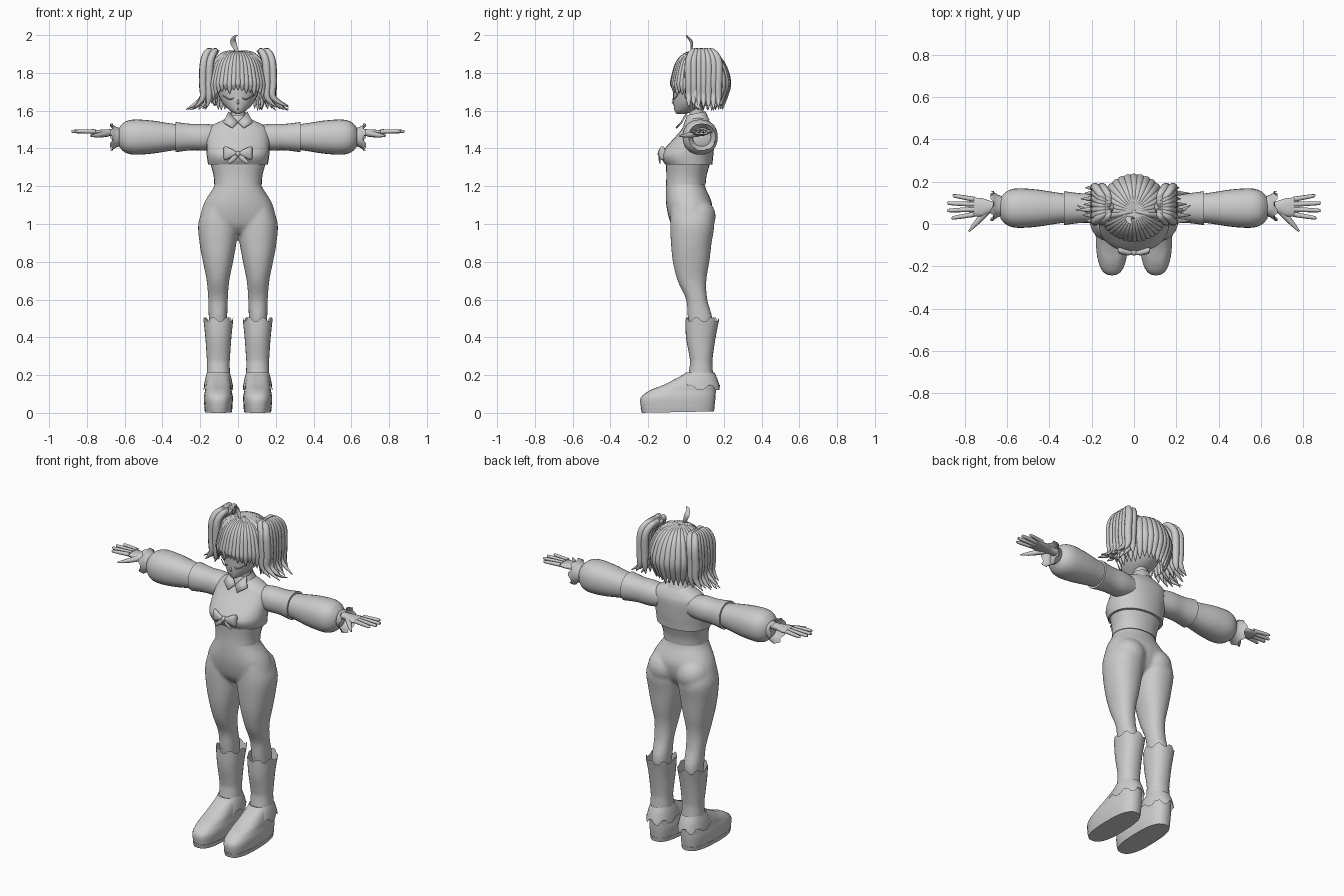
import bpy, bmesh, math, random
from mathutils import Vector, Quaternion

random.seed(4)
cube = bpy.data.objects.get("Cube")
if cube:
    bpy.data.objects.remove(cube)

grey = bpy.data.materials.new("plain_grey")
grey.use_nodes = True
COLOUR = (0.6, 0.6, 0.6, 1)
grey.diffuse_color = COLOUR
grey.node_tree.nodes["Principled BSDF"].inputs["Base Color"].default_value = COLOUR
made = []


def finish(bm, name):
    """Turn the built surface into a named object."""
    bmesh.ops.recalc_face_normals(bm, faces=bm.faces)
    mesh = bpy.data.meshes.new(name)
    bm.to_mesh(mesh)
    bm.free()
    mesh.materials.append(grey)
    ob = bpy.data.objects.new(name, mesh)
    bpy.context.collection.objects.link(ob)
    made.append(ob)
    return ob


def spline(rows, steps=4):
    """Smooth curve through rows of equal length."""
    out = []
    last = len(rows) - 1
    for i in range(last):
        before, start, end, after = rows[max(i - 1, 0)], rows[i], rows[i + 1], rows[min(i + 2, last)]
        for j in range(steps):
            t = j / steps
            out.append([q + t / 2 * (r - p + t * (2 * p - 5 * q + 4 * r - s + t * (3 * q - p - 3 * r + s)))
                        for p, q, r, s in zip(before, start, end, after)])
    return out + [list(rows[last])]


def skin(bm, rings, cap=True):
    """Bridge rings of points into a tube."""
    loops = [[bm.verts.new(point) for point in ring] for ring in rings]
    count = len(loops[0])
    for low, high in zip(loops, loops[1:]):
        for i in range(count):
            j = (i + 1) % count
            bm.faces.new((low[i], low[j], high[j], high[i]))
    if cap:
        bm.faces.new(loops[0][::-1])
        bm.faces.new(loops[-1])


def loft(bm, rows, mid=0, axis="z", side=1, sides=28, power=2.2, cap=True, jag=0, shear=0):
    """Rows: position along the axis, half width about mid, front limit, back limit."""
    path = spline(rows)
    rings = []
    for row in path:
        along, half, front, back = row
        ring = []
        for i in range(sides):
            turn = math.tau * i / sides
            c, s = math.cos(turn), math.sin(turn)
            width = mid + half * math.copysign(abs(c) ** (2 / power), c)
            depth = (front + back) / 2 + (back - front) / 2 * math.copysign(abs(s) ** (2 / power), s)
            place = along + shear * depth
            if row is path[-1]:
                place += jag if i // 2 % 2 else -jag
            x, z = (place, width) if axis == "x" else (width, place)
            ring.append((x * side, depth, z))
        rings.append(ring)
    skin(bm, rings, cap)


def tube(bm, rows, side=1, sides=8, flat=1):
    """Rows: x, y, z, radius. Swept without twisting."""
    path = spline(rows)
    points = [Vector((x * side, y, z)) for x, y, z, radius in path]
    heading, spin, rings = Vector((0, 0, 1)), Quaternion(), []
    for i, point in enumerate(points):
        ahead = points[min(i + 1, len(points) - 1)] - points[max(i - 1, 0)]
        ahead.normalize()
        spin = heading.rotation_difference(ahead) @ spin
        heading, radius = ahead, max(path[i][3], 0.001)
        rings.append([])
        for j in range(sides):
            turn = math.tau * j / sides
            offset = Vector((math.cos(turn), flat * math.sin(turn), 0)) * radius
            rings[-1].append(point + spin @ offset)
    skin(bm, rings)


def part(name, rows, **options):
    bm = bmesh.new()
    loft(bm, rows, **options)
    return finish(bm, name)


def round_rows(centre, *rows):
    """Circular sections, each given as position and radius."""
    return [(along, radius, centre - radius, centre + radius) for along, radius in rows]


def ball(bm, centre, size):
    made_ball = bmesh.ops.create_uvsphere(bm, u_segments=20, v_segments=12, radius=1)
    for vert in made_ball["verts"]:
        vert.co = Vector(centre) + vert.co * Vector(size).x if isinstance(size, tuple) else Vector(centre) + vert.co * size


# Hips, seat and legs fused into one smooth surface
bm = bmesh.new()
loft(bm, [(.95, .06, -.04, .07), (1, .19, -.08, .12), (1.1, .185, -.105, .14),
          (1.2, .126, -.106, .1), (1.25, .118, -.1, .1)])
for side in (1, -1):
    ball(bm, (.093 * side, .06, 1.04), .098)
    loft(bm, [(.4, .045, .03, .13), (.5, .049, .01, .14), (.6, .052, 0, .113), (.7, .06, -.045, .108),
              (.8, .08, -.07, .124), (.9, .098, -.08, .136), (1, .105, -.084, .15), (1.08, .08, -.08, .13)],
         mid=.106, side=side)
pants = finish(bm, "pants")
fuse = pants.modifiers.new("fuse", "REMESH")
fuse.mode, fuse.voxel_size, fuse.use_smooth_shade = "VOXEL", .009, True
pants.modifiers.new("soften", "SMOOTH").iterations = 8

# Upper body clothing
part("shirt", [(1.21, .126, -.106, .104), (1.26, .13, -.104, .11), (1.34, .152, -.108, .134)])
part("jacket", [(1.315, .158, -.11, .14), (1.35, .164, -.13, .143), (1.39, .167, -.12, .147), (1.48, .166, -.04, .15),
                (1.52, .14, -.012, .138), (1.55, .08, .01, .12), (1.57, .04, .02, .1)])
part("neck", round_rows(.055, (1.5, .05), (1.56, .038), (1.63, .038)))
part("collar_band", round_rows(.055, (1.525, .07), (1.575, .048)), cap=False, shear=.2)
bm = bmesh.new()
for side in (1, -1):
    corners = ((0, -.022, 1.535), (.03, -.05, 1.505), (.078, -.02, 1.535), (.05, .01, 1.59))
    bm.faces.new([bm.verts.new((x * side, y, z)) for x, y, z in corners])
wings = finish(bm, "collar_wings")
wings.modifiers.new("thickness", "SOLIDIFY").thickness = .008

# Chest bow
bm = bmesh.new()
ball(bm, (0, -.135, 1.372), .015)
for side in (1, -1):
    loft(bm, [(.01, .008, -.144, -.128), (.03, .02, -.148, -.122), (.065, .036, -.142, -.11), (.076, .028, -.13, -.11)],
         mid=1.375, axis="x", side=side, sides=16)
    tube(bm, [(0, -.138, 1.37, .008), (.025, -.14, 1.345, .013), (.05, -.138, 1.325, .009)], side, flat=.4)
finish(bm, "chest_bow")

ARM_Y, ARM_Z = .075, 1.46
for side, label in ((1, "left"), (-1, "right")):
    # Sleeves and cuff share one straight arm axis
    arm = dict(mid=ARM_Z, axis="x", side=side)
    part(label + "_upper_sleeve", round_rows(ARM_Y, (.1, .06), (.17, .07), (.25, .07), (.33, .08)), **arm)
    part(label + "_puff_sleeve", round_rows(ARM_Y, (.31, .066), (.38, .076), (.46, .088), (.55, .093),
                                            (.6, .08), (.63, .05)), **arm)
    part(label + "_cuff", round_rows(ARM_Y + .01, (.62, .045), (.645, .055), (.67, .072)),
         cap=False, jag=.008, **arm)

    # Hand with four fanned fingers and a thumb
    bm = bmesh.new()
    loft(bm, [(.6, .02, .058, .108), (.67, .018, .055, .108), (.72, .016, .035, .122), (.78, .01, .04, .125)],
         mid=1.484, axis="x", side=side, sides=16)
    for i, reach in enumerate((.86, .88, .88, .855)):
        y, fan = .045 + i * .024, (i - 1.5) * .01
        tube(bm, [(.755, y, 1.49, .012), (reach - .012, y + fan, 1.49, .009), (reach, y + fan, 1.49, .003)], side)
    tube(bm, [(.69, .065, 1.48, .018), (.74, .01, 1.47, .013), (.78, -.035, 1.466, .004)], side)
    finish(bm, label + "_hand")

    # Boot: shaft with ragged rim, ankle flap, shoe and sole
    foot = dict(mid=.104, side=side)
    part(label + "_boot_shaft", [(.12, .065, 0, .15), (.25, .06, .02, .14), (.3, .062, .018, .142),
                                 (.4, .069, 0, .157), (.495, .079, -.003, .176)], cap=False, jag=.009, **foot)
    part(label + "_ankle_flap", [(.215, .06, 0, .15), (.18, .07, -.03, .166), (.135, .078, -.06, .18)],
         cap=False, jag=.014, **foot)
    part(label + "_shoe", [(.025, .073, -.238, .15), (.08, .077, -.24, .156), (.12, .07, -.19, .158),
                           (.15, .067, -.115, .158), (.21, .055, 0, .146)], power=2.6, **foot)
    part(label + "_sole", [(.005, .071, -.234, .148), (.03, .075, -.24, .152)], power=2.6, shear=.02, **foot)

# Head and face
bm = bmesh.new()
loft(bm, [(1.583, .012, -.05, 0), (1.6, .042, -.06, .05), (1.635, .078, -.066, .12), (1.68, .102, -.068, .165),
          (1.76, .125, -.068, .2), (1.84, .115, -.045, .195), (1.91, .02, .03, .09)], power=2)
tube(bm, [(0, -.062, 1.66, .003), (0, -.07, 1.645, .006), (0, -.064, 1.635, .004)])
tube(bm, [(-.012, -.06, 1.61, .002), (0, -.063, 1.61, .003), (.012, -.06, 1.61, .002)])
for side in (1, -1):
    tube(bm, [(.02, -.068, 1.668, .002), (.045, -.066, 1.66, .004), (.08, -.046, 1.68, .002)], side)
finish(bm, "head")

# Hair: locks fan out from the crown, short in front and long behind
PROFILE = ((.05, 1.908, .3), (.45, 1.9, .7), (.8, 1.85, 1), (1, 1.755, 1.1))


def lock(bm, angle, end, tuck, thick):
    c, s = math.cos(angle), math.sin(angle)
    reach_x, reach_y = .145, (.155 if s > 0 else .128)
    steps = PROFILE + (((1 + tuck) / 2, (1.755 + end) / 2, .9), (tuck, end, .1))
    tube(bm, [(reach_x * out * c, .06 + reach_y * out * s, z, thick * swell) for out, z, swell in steps])


bm = bmesh.new()
for i in range(19):
    lock(bm, math.radians(-10 + i * 200 / 18), 1.61 + random.uniform(-.01, .02), .86, .022)
finish(bm, "back_hair")
bm = bmesh.new()
for i in range(17):
    spread = abs(i - 8) / 8
    end = 1.705 - .06 * spread ** 2 + random.uniform(-.015, .015)
    lock(bm, math.radians(-160 + i * 140 / 16), end, 1.02, .0145)
finish(bm, "bangs")

# Pigtails with flicked tips
for side, label in ((1, "left"), (-1, "right")):
    bm = bmesh.new()
    for i in range(7):
        y = .015 + i * .026
        root = .06 + y / 4
        flick = .21 + random.uniform(0, .065)
        tip = 1.6 + random.uniform(0, .03)
        for inset in (0, .032):
            tube(bm, [(.115, root, 1.905, .008), (.155 - inset, (root + y) / 2, 1.915, .017),
                      (.18 - inset, y, 1.86, .021), (.186 - inset, y, 1.75, .021),
                      (.186 - inset, y, 1.67, .017), (flick - inset * 2, y, tip, .002)], side)
    tube(bm, [(.18, .05, 1.72, .018), (.195, .05, 1.65, .015), (.235, .07, 1.615, .008), (.27, .09, 1.607, .001)], side)
    tube(bm, [(.11, .08, 1.895, .026), (.135, .08, 1.91, .026)], side)
    finish(bm, label + "_pigtail")

# Curled stray lock on the crown
bm = bmesh.new()
tube(bm, [(0, .025, 1.905, .006), (-.025, .03, 1.96, .016), (-.02, .008, 1.99, .009), (0, 0, 2, .001)], flat=.5)
finish(bm, "stray_lock")

# Smooth shading that keeps hard edges
bpy.ops.object.select_all(action="DESELECT")
for ob in made:
    ob.select_set(True)
bpy.context.view_layer.objects.active = made[0]
bpy.ops.object.shade_smooth_by_angle(angle=math.radians(50))
